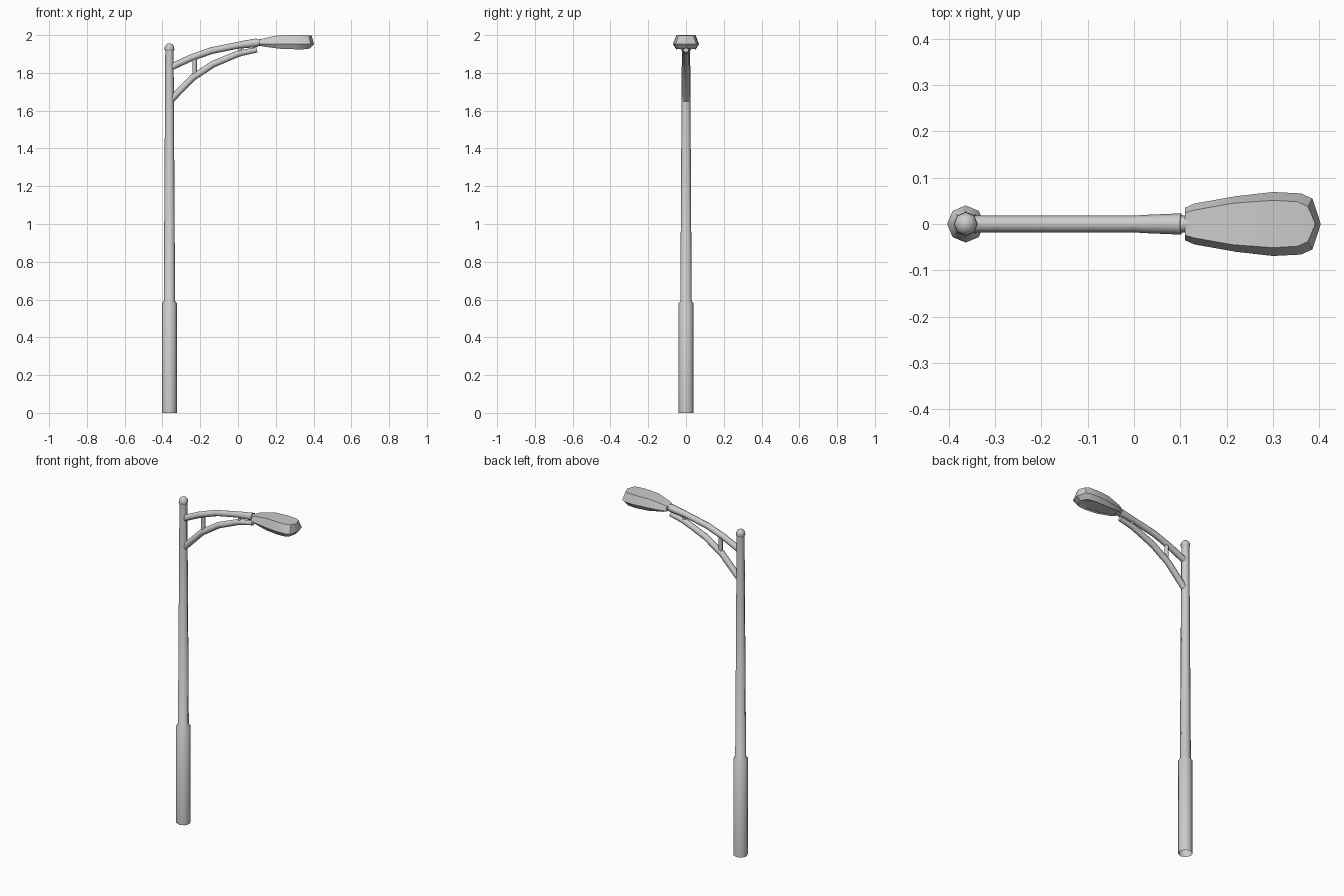
import bpy, bmesh, math
from mathutils import Vector

if "Cube" in bpy.data.objects:
    bpy.data.objects.remove(bpy.data.objects["Cube"])

POLE_X = -0.363


def finish(name, bm, angle=40):
    bmesh.ops.recalc_face_normals(bm, faces=bm.faces[:])
    me = bpy.data.meshes.new(name)
    bm.to_mesh(me)
    bm.free()
    ob = bpy.data.objects.new(name, me)
    bpy.context.collection.objects.link(ob)
    bpy.context.view_layer.objects.active = ob
    ob.select_set(True)
    bpy.ops.object.shade_smooth_by_angle(angle=math.radians(angle))
    ob.select_set(False)
    return ob


def loft(bm, rings, caps=(True, True)):
    loops = [[bm.verts.new(p) for p in r] for r in rings]
    n = len(loops[0])
    for a, b in zip(loops, loops[1:]):
        for i in range(n):
            j = (i + 1) % n
            bm.faces.new((a[i], a[j], b[j], b[i]))
    if caps[0]:
        bm.faces.new(loops[0])
    if caps[1]:
        bm.faces.new(loops[-1])


def tube(name, path, sides=8, caps=(True, True), angle=50):
    """Tube along (x, z, radius) points lying in the y = 0 plane."""
    pts = [Vector((x, 0, z)) for x, z, r in path]
    rings = []
    for i, (p, (_, _, r)) in enumerate(zip(pts, path)):
        t = (pts[min(i + 1, len(pts) - 1)] - pts[max(i - 1, 0)]).normalized()
        side = Vector((0, 1, 0))
        up = t.cross(side)
        rings.append([p + r * (math.cos(a) * up + math.sin(a) * side)
                      for a in (2 * math.pi * k / sides for k in range(sides))])
    bm = bmesh.new()
    loft(bm, rings, caps)
    return finish(name, bm, angle)


# Pole: thick base sleeve, tapered shaft and rounded cap
tube("pole", [(POLE_X, z, r) for z, r in
              [(0, .04), (.58, .04), (.592, .03), (1.92, .022)]],
     caps=(False, True))
tube("pole_cap", [(POLE_X, z, r) for z, r in
                  [(1.915, .022), (1.922, .026), (1.938, .025), (1.95, .017), (1.956, .006)]])

# Curved arms with the flared end of the upper one
tube("upper_arm", [(-.36, 1.828, .018), (-.25, 1.879, .018), (-.14, 1.918, .018),
                   (0, 1.946, .018), (.02, 1.949, .0195), (.102, 1.96, .023)])
tube("lower_arm", [(-.36, 1.652, .018), (-.24, 1.775, .018), (-.13, 1.847, .018),
                   (0, 1.901, .017), (.02, 1.906, .016), (.1, 1.922, .014)])
tube("lamp_neck", [(.09, 1.958, .018), (.125, 1.961, .018)])

# Struts between the arms
tube("outer_strut", [(.012, 1.905, .01), (.012, 1.948, .01)])
tube("inner_strut", [(-.23, 1.785, .012), (-.23, 1.885, .012)])

# Lamp head: cross-sections of (rim x, rim half width, top x, top width, top z,
# bottom x, bottom width, bottom z)
stations = [
    (.110, .035, .110, .024, 1.974, .110, .024, 1.945),
    (.130, .044, .130, .030, 1.982, .130, .032, 1.940),
    (.220, .060, .215, .045, 1.999, .220, .046, 1.928),
    (.300, .069, .300, .051, 2.000, .300, .052, 1.925),
    (.360, .066, .352, .048, 2.000, .348, .048, 1.925),
    (.385, .055, .375, .038, 1.999, .366, .038, 1.926),
    (.402, .003, .390, .003, 1.997, .380, .003, 1.929)]
rings = []
for xm, wm, xt, wt, zt, xb, wb, zb in stations:
    half = [(xt, wt, zt), (xm, wm, 1.952), (xb, wb, zb)]
    rings.append(half + [(x, -y, z) for x, y, z in reversed(half)])
bm = bmesh.new()
loft(bm, rings)
# Recessed lens panel on the underside
bmesh.ops.recalc_face_normals(bm, faces=bm.faces[:])
under = [f for f in bm.faces if f.normal.z < -.9]
bmesh.ops.inset_region(bm, faces=under, thickness=.008, depth=-.006)
finish("lamp_head", bm, 35)
